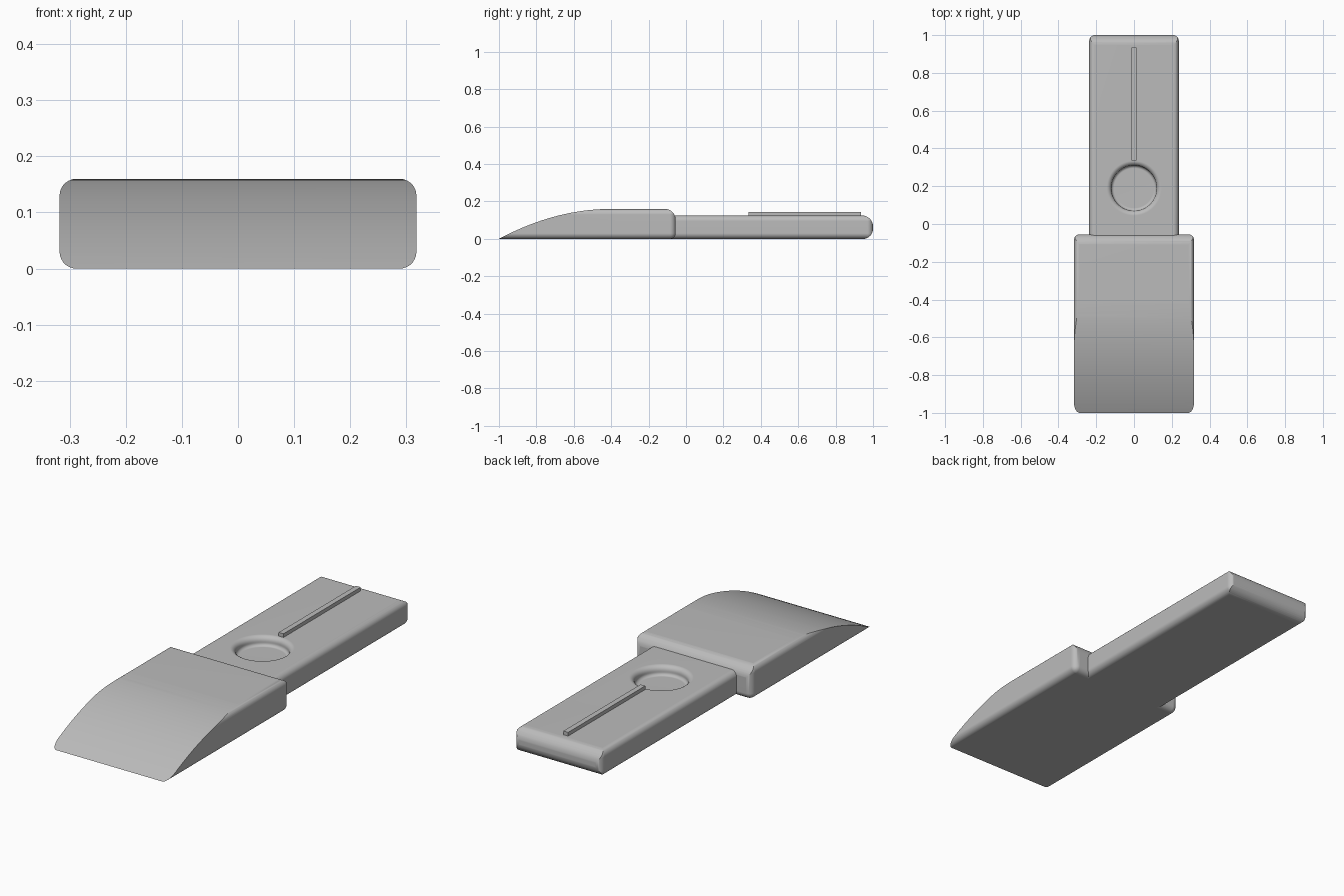
import bpy, bmesh, math

if "Cube" in bpy.data.objects:
    bpy.data.objects.remove(bpy.data.objects["Cube"])

grey = bpy.data.materials.new("plain grey")
grey.diffuse_color = (0.5, 0.5, 0.5, 1)
grey.use_nodes = True
grey.node_tree.nodes["Principled BSDF"].inputs["Base Color"].default_value = grey.diffuse_color


def add_object(name, bm):
    bmesh.ops.recalc_face_normals(bm, faces=bm.faces)
    mesh = bpy.data.meshes.new(name)
    bm.to_mesh(mesh)
    bm.free()
    mesh.materials.append(grey)
    ob = bpy.data.objects.new(name, mesh)
    bpy.context.collection.objects.link(ob)
    return ob


def box(name, half_width, y0, y1, z0, z1, radius=0.0):
    bm = bmesh.new()
    bmesh.ops.create_cube(bm, size=1)
    for v in bm.verts:
        v.co = (v.co.x * 2 * half_width, (y0 + y1) / 2 + v.co.y * (y1 - y0),
                (z0 + z1) / 2 + v.co.z * (z1 - z0))
    if radius:
        bmesh.ops.bevel(bm, geom=bm.edges[:], offset=radius, segments=7,
                        profile=0.5, affect='EDGES')
    return add_object(name, bm)


def prism(name, profile):
    # side profile in (y, z), extruded across x
    bm = bmesh.new()
    face = bm.faces.new([bm.verts.new((-1, y, z)) for y, z in profile])
    new = bmesh.ops.extrude_face_region(bm, geom=[face])["geom"]
    bmesh.ops.translate(bm, vec=(2, 0, 0),
                        verts=[g for g in new if isinstance(g, bmesh.types.BMVert)])
    return add_object(name, bm)


def lathe(name, profile, centre, steps=64):
    bm = bmesh.new()
    vs = [bm.verts.new((r, 0, z)) for r, z in profile]
    edges = [bm.edges.new(p) for p in zip(vs, vs[1:])]
    bmesh.ops.spin(bm, geom=vs + edges, cent=(0, 0, 0), axis=(0, 0, 1),
                   angle=2 * math.pi, steps=steps)
    bmesh.ops.remove_doubles(bm, verts=bm.verts, dist=1e-5)
    bmesh.ops.translate(bm, vec=centre, verts=bm.verts)
    return add_object(name, bm)


def arc(cy, cz, r, a0, a1, n=10):
    return [(cy + r * math.cos(math.radians(a0 + (a1 - a0) * i / n)),
             cz + r * math.sin(math.radians(a0 + (a1 - a0) * i / n))) for i in range(n + 1)]


def boolean(ob, cutter, operation):
    mod = ob.modifiers.new("cut", 'BOOLEAN')
    mod.object, mod.operation, mod.solver = cutter, operation, 'EXACT'
    bpy.context.view_layer.objects.active = ob
    bpy.ops.object.modifier_apply(modifier=mod.name)
    bpy.data.objects.remove(cutter)


def smooth(ob):
    bpy.ops.object.select_all(action='DESELECT')
    ob.select_set(True)
    bpy.context.view_layer.objects.active = ob
    bpy.ops.object.shade_smooth_by_angle(angle=math.radians(30))
    ob.modifiers.new("even shading", 'WEIGHTED_NORMAL').keep_sharp = True


# wide head: rounded block trimmed to a curved wedge
head = box("head", 0.318, -1.2, -0.055, 0, 0.16, 0.03)
slope = [(-1 + 0.6 * i / 24, 0.16 * (1 - (1 - i / 24) ** 2)) for i in range(24)]
wedge = [(-1, -0.05)] + slope + [(-0.4, 0.1605)] + arc(-0.1145, 0.1005, 0.06, 90, 0) + [(-0.0545, -0.05)]
boolean(head, prism("head_trim", wedge), 'INTERSECT')
smooth(head)

# narrow handle with a rounder far end
handle = box("handle", 0.237, -0.15, 1.0, 0, 0.125, 0.03)
ends = [(-0.3, -0.0005), (-0.3, 0.1255)] + arc(0.9403, 0.0655, 0.06, 90, 0) + arc(0.9453, 0.0545, 0.055, 0, -90)
boolean(handle, prism("handle_trim", ends), 'INTERSECT')

# round thumb dish with soft rim
dish = ([(0, 0.08)] + arc(0.105, 0.095, 0.015, -90, 0, 6)
        + arc(0.145, 0.1, 0.025, 180, 90, 8) + [(0.145, 0.2), (0, 0.2)])
boolean(handle, lathe("dish_cutter", dish, (0, 0.19, 0)), 'DIFFERENCE')
smooth(handle)

# thin raised rib along the handle
box("rib", 0.013, 0.335, 0.935, 0.11, 0.143)
